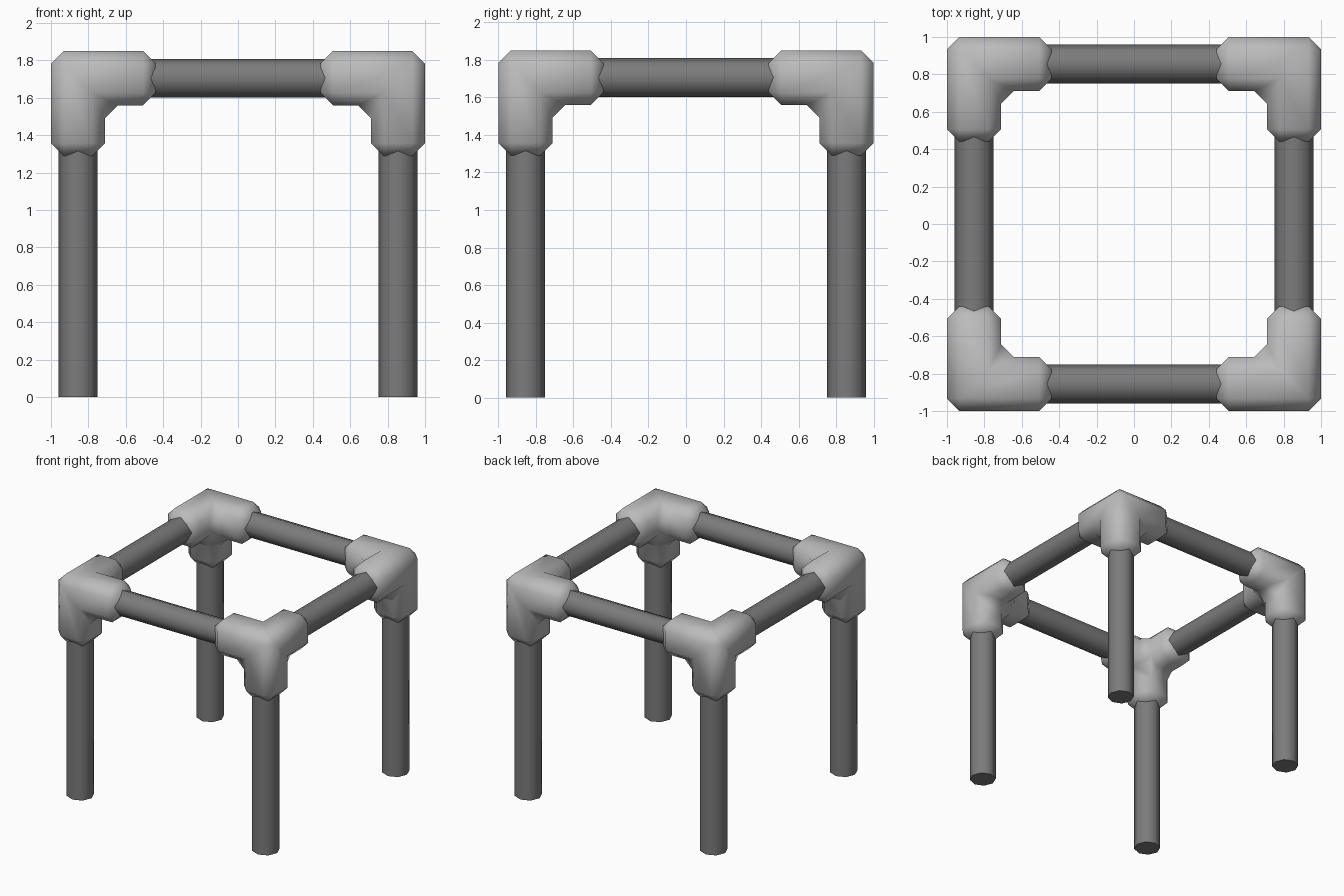
import bpy, bmesh, math
from mathutils import Matrix, Vector

if "Cube" in bpy.data.objects:
    bpy.data.objects.remove(bpy.data.objects["Cube"])

TOP, HALF = 1.85, 1.0        # overall height, half width
ARM, REACH = 0.29, 0.56      # connector thickness and arm length
BEVEL, PIPE_R = 0.067, 0.104
C = HALF - ARM / 2           # pipe axis offset
ZC = TOP - ARM / 2           # rail axis height


def material(name, value):
    m = bpy.data.materials.new(name)
    m.diffuse_color = (value, value, value, 1)
    m.use_nodes = True
    m.node_tree.nodes["Principled BSDF"].inputs["Base Color"].default_value = m.diffuse_color
    return m


light_grey = material("light_grey", 0.5)
dark_grey = material("dark_grey", 0.2)


def finish(name, bm, mat, mirror_x, mirror_y, angle):
    bmesh.ops.recalc_face_normals(bm, faces=bm.faces[:])
    me = bpy.data.meshes.new(name)
    bm.to_mesh(me)
    bm.free()
    me.materials.append(mat)
    ob = bpy.data.objects.new(name, me)
    bpy.context.collection.objects.link(ob)
    bpy.ops.object.select_all(action='DESELECT')
    ob.select_set(True)
    bpy.context.view_layer.objects.active = ob
    bpy.ops.object.shade_smooth_by_angle(angle=math.radians(angle))
    mod = ob.modifiers.new("mirror", 'MIRROR')
    mod.use_axis = (mirror_x, mirror_y, False)


def pipe(name, start, end, mirror_x, mirror_y):
    a, b = Vector(start), Vector(end)
    d = b - a
    if abs(d.x) > 0.1:
        rot = Matrix.Rotation(math.pi / 2, 4, 'Y')
    elif abs(d.y) > 0.1:
        rot = Matrix.Rotation(math.pi / 2, 4, 'X')
    else:
        rot = Matrix.Identity(4)
    bm = bmesh.new()
    bmesh.ops.create_cone(bm, cap_ends=True, segments=8, radius1=PIPE_R, radius2=PIPE_R,
                          depth=d.length, matrix=Matrix.Translation((a + b) / 2) @ rot)
    finish(name, bm, dark_grey, mirror_x, mirror_y, 60)


# Corner connectors: cube with three extruded arms, chamfered all over
bm = bmesh.new()
bmesh.ops.create_cube(bm, size=ARM, matrix=Matrix.Translation((C, C, ZC)))
bm.normal_update()
inner = [f for f in bm.faces if min(f.normal) < -0.9]
arms = bmesh.ops.extrude_discrete_faces(bm, faces=inner)["faces"]
bm.normal_update()
for f in arms:
    bmesh.ops.translate(bm, verts=f.verts[:], vec=f.normal * (REACH - ARM))
bmesh.ops.dissolve_limit(bm, angle_limit=0.02, verts=bm.verts[:], edges=bm.edges[:])
bmesh.ops.bevel(bm, geom=bm.edges[:], offset=BEVEL, segments=1, profile=0.5,
                affect='EDGES', clamp_overlap=True)
finish("corner_connectors", bm, light_grey, True, True, 60)

# Legs and top rails
pipe("legs", (C, C, 0), (C, C, ZC), True, True)
pipe("front_back_rails", (-0.7, C, ZC), (0.7, C, ZC), False, True)
pipe("side_rails", (C, -0.7, ZC), (C, 0.7, ZC), True, False)
